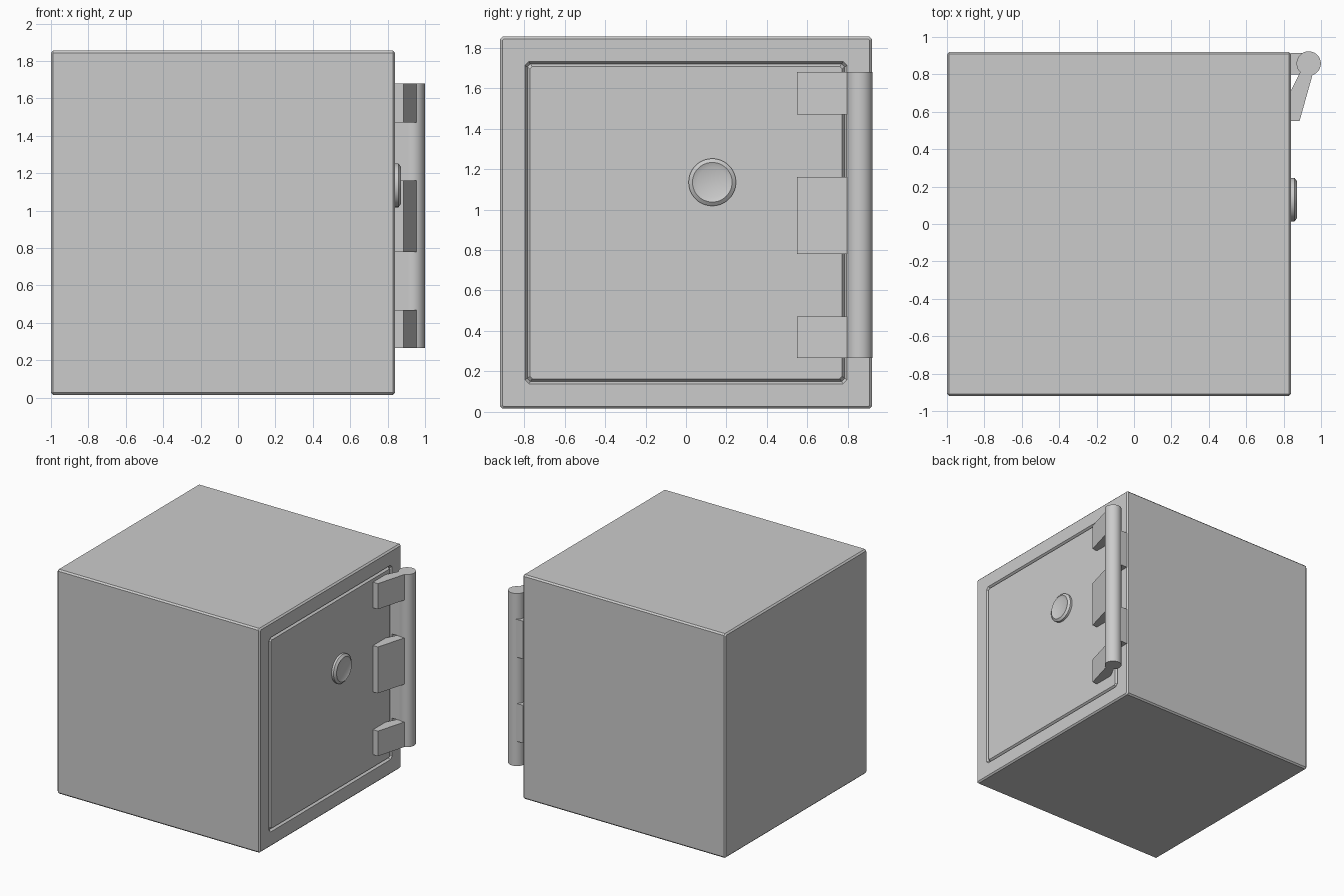
import bpy, bmesh, math

if "Cube" in bpy.data.objects:
    bpy.data.objects.remove(bpy.data.objects["Cube"])


def loft(name, rings, smooth=False):
    """Skin a list of equal-length point rings and cap both ends."""
    bm = bmesh.new()
    loops = [[bm.verts.new(p) for p in ring] for ring in rings]
    n = len(loops[0])
    for a, b in zip(loops, loops[1:]):
        for i in range(n):
            j = (i + 1) % n
            bm.faces.new((a[i], a[j], b[j], b[i]))
    bm.faces.new(loops[0][::-1])
    bm.faces.new(loops[-1])
    bmesh.ops.recalc_face_normals(bm, faces=bm.faces)
    mesh = bpy.data.meshes.new(name)
    bm.to_mesh(mesh)
    bm.free()
    ob = bpy.data.objects.new(name, mesh)
    bpy.context.collection.objects.link(ob)
    if smooth:
        bpy.ops.object.select_all(action='DESELECT')
        bpy.context.view_layer.objects.active = ob
        ob.select_set(True)
        bpy.ops.object.shade_smooth_by_angle(angle=math.radians(30))
    return ob


def square_ring(x, h, c, zc=0.935):
    """Square in the yz plane, half size h, corners clipped by c."""
    k = h - c
    pts = [(h, -k), (h, k), (k, h), (-k, h), (-h, k), (-h, -k), (-k, -h), (k, -h)]
    return [(x, y, zc + z) for y, z in pts]


def circle(cx, cy, r, n):
    return [(cx + r * math.cos(2 * math.pi * i / n),
             cy + r * math.sin(2 * math.pi * i / n)) for i in range(n)]


def extrude_z(name, profile, z0, z1, smooth=False):
    return loft(name, [[(x, y, z) for x, y in profile] for z in (z0, z1)], smooth)


# Safe body with chamfered edges and a V groove outlining the door
loft("safe_body", [square_ring(*r) for r in (
    (-1.0, 0.908, 0.006), (-0.988, 0.92, 0.012), (0.828, 0.92, 0.012),
    (0.84, 0.908, 0.006), (0.84, 0.797, 0.02), (0.822, 0.785, 0.015),
    (0.84, 0.772, 0.012))])

# Round lock with a shallow dished centre
loft("lock_dial", [[(x, y, z) for y, z in circle(0.13, 1.135, r, 48)] for x, r in (
    (0.83, 0.117), (0.858, 0.117), (0.872, 0.098), (0.862, 0.074))], True)

# Hinge barrel
extrude_z("hinge_barrel", circle(0.934, 0.858, 0.065, 48), 0.265, 1.68, True)

# Hinge arms reaching onto the door
arm = [(0.838, 0.55), (0.885, 0.55), (0.955, 0.80), (0.955, 0.858),
       (0.915, 0.858), (0.882, 0.80), (0.838, 0.71)]
for i, (z0, z1) in enumerate(((0.265, 0.47), (0.78, 1.16), (1.47, 1.68))):
    extrude_z(f"hinge_arm_{i + 1}", arm, z0, z1)

# Hinge mounts fixed to the frame, between the arms
mount = [(0.838, 0.798), (0.94, 0.798), (0.94, 0.915), (0.838, 0.915)]
for i, (z0, z1) in enumerate(((0.47, 0.78), (1.16, 1.47))):
    extrude_z(f"hinge_mount_{i + 1}", mount, z0, z1)
